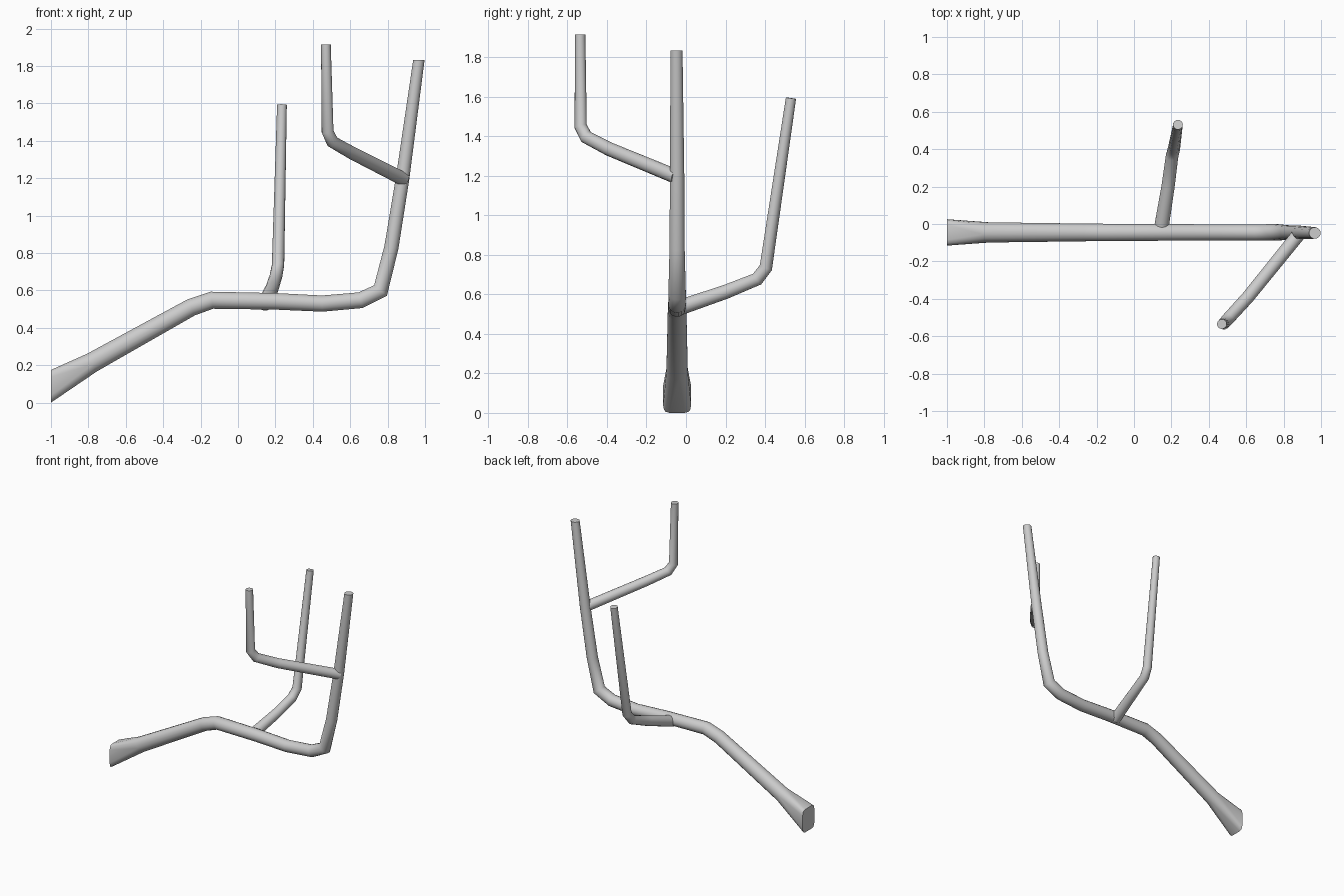
import bpy
import bmesh
from math import cos, sin, tau, copysign
from mathutils import Vector

if "Cube" in bpy.data.objects:
    bpy.data.objects.remove(bpy.data.objects["Cube"], do_unlink=True)

SIDES = 16

grey = bpy.data.materials.new("light grey")
grey.use_nodes = True
grey.diffuse_color = (0.6, 0.6, 0.6, 1)
grey.node_tree.nodes["Principled BSDF"].inputs["Base Color"].default_value = (0.6, 0.6, 0.6, 1)


def limb(name, path, side, start=None, end=None, base=None):
    """Tapered tube; path holds (x, y, z, radius), side is its horizontal normal.
    start and end set the cap directions, base gives a boxy first ring (half width, half height)."""
    side = Vector(side).normalized()
    points = [Vector(p[:3]) for p in path]
    steps = [(b - a).normalized() for a, b in zip(points, points[1:])]
    bm = bmesh.new()
    rings = []
    for i, (centre, p) in enumerate(zip(points, path)):
        along = steps[max(i - 1, 0)] + steps[min(i, len(steps) - 1)]
        if i == 0 and start:
            along = Vector(start)
        if i == len(points) - 1 and end:
            along = Vector(end)
        up = along.cross(side).normalized()
        wide, high, power = p[3], p[3], 1
        if i == 0 and base:
            wide, high, power = *base, 0.35
        ring = []
        for k in range(SIDES):
            c, s = cos(tau * (k + 0.5) / SIDES), sin(tau * (k + 0.5) / SIDES)
            u = wide * copysign(abs(c) ** power, c)
            v = high * copysign(abs(s) ** power, s)
            ring.append(bm.verts.new(centre + side * u + up * v))
        rings.append(ring)
    for a, b in zip(rings, rings[1:]):
        for k in range(SIDES):
            n = (k + 1) % SIDES
            bm.faces.new((a[k], a[n], b[n], b[k]))
    bm.faces.new(rings[0][::-1])
    bm.faces.new(rings[-1])
    bmesh.ops.recalc_face_normals(bm, faces=bm.faces)
    mesh = bpy.data.meshes.new(name)
    bm.to_mesh(mesh)
    bm.free()
    mesh.materials.append(grey)
    obj = bpy.data.objects.new(name, mesh)
    bpy.context.collection.objects.link(obj)
    bpy.ops.object.select_all(action="DESELECT")
    obj.select_set(True)
    bpy.context.view_layer.objects.active = obj
    bpy.ops.object.shade_smooth_by_angle(angle=0.9)
    return obj


# Main stem: flared cut base, rising slope, level run and upright tip
Y = -0.045
limb("main_stem", [
    (-1.0, Y, 0.088, 0.08), (-0.78, Y, 0.215, 0.055), (-0.25, Y, 0.51, 0.048),
    (-0.14, Y, 0.548, 0.047), (0.2, Y, 0.542, 0.045), (0.45, Y, 0.53, 0.044),
    (0.655, Y, 0.548, 0.044), (0.762, Y, 0.6, 0.045), (0.82, Y, 0.83, 0.039),
    (0.88, Y, 1.2, 0.037), (0.967, Y - 0.003, 1.832, 0.031)],
    (0, 1, 0), start=(1, 0, 0), end=(0, 0, 1), base=(0.071, 0.088))

# Upper branch leaning out to the front
limb("front_branch", [
    (0.885, -0.05, 1.195, 0.037), (0.61, -0.39, 1.335, 0.035), (0.505, -0.505, 1.395, 0.034),
    (0.479, -0.533, 1.45, 0.032), (0.47, -0.535, 1.915, 0.026)],
    (0.78, -0.62, 0), end=(0, 0, 1))

# Lower branch leaning out to the back
limb("back_branch", [
    (0.143, -0.04, 0.53, 0.04), (0.182, 0.2, 0.612, 0.036), (0.203, 0.36, 0.677, 0.034),
    (0.214, 0.404, 0.735, 0.033), (0.235, 0.531, 1.592, 0.026)],
    (0.99, -0.16, 0))
